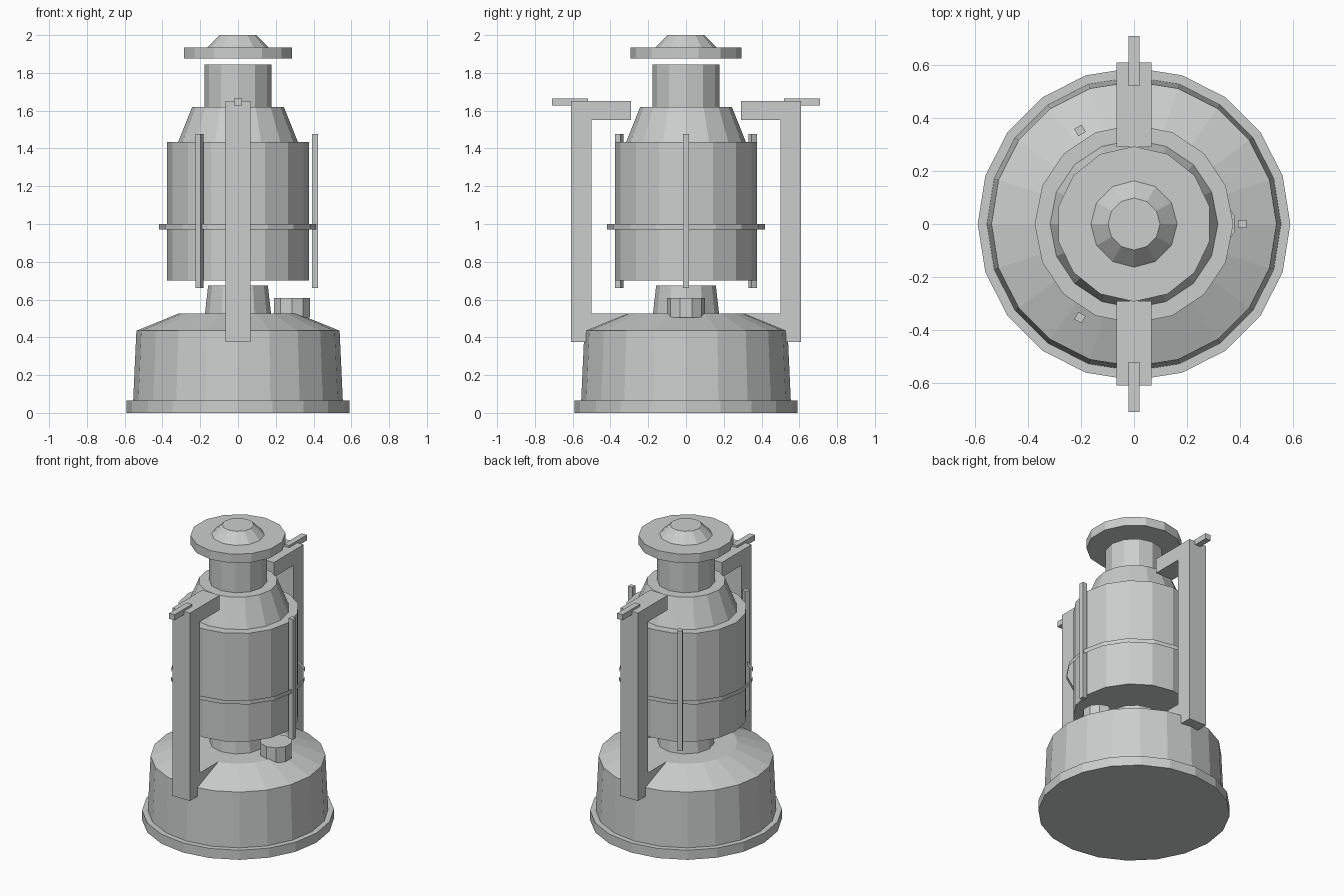
import bpy, bmesh
from math import sin, cos, pi, radians

old = bpy.data.objects.get("Cube")
if old:
    bpy.data.objects.remove(old, do_unlink=True)

GREY = (0.6, 0.61, 0.61, 1)
metal = bpy.data.materials.new("pale_grey_metal")
metal.use_nodes = True
metal.diffuse_color = GREY
metal.node_tree.nodes["Principled BSDF"].inputs["Base Color"].default_value = GREY


def finish(name, bm):
    mesh = bpy.data.meshes.new(name)
    bm.normal_update()
    bm.to_mesh(mesh)
    bm.free()
    mesh.materials.append(metal)
    obj = bpy.data.objects.new(name, mesh)
    bpy.context.collection.objects.link(obj)
    return obj


def turned(name, sides, profile, centre=(0, 0), capped=True):
    """Stack of polygon rings from (radius, height) pairs, bottom to top."""
    bm = bmesh.new()
    rings = []
    for r, z in profile:
        angles = [2 * pi * i / sides for i in range(sides)]
        rings.append([bm.verts.new((centre[0] - r * sin(a), centre[1] + r * cos(a), z))
                      for a in angles])
    for low, high in zip(rings, rings[1:]):
        for i in range(sides):
            j = (i + 1) % sides
            bm.faces.new((low[i], low[j], high[j], high[i]))
    if capped:
        bm.faces.new(rings[0][::-1])
        bm.faces.new(rings[-1])
    return finish(name, bm)


def box(name, low, high):
    bm = bmesh.new()
    bmesh.ops.create_cube(bm, size=1)
    for v in bm.verts:
        v.co = [(a + b) / 2 + c * (b - a) for a, b, c in zip(low, high, v.co)]
    return finish(name, bm)


def bracket(name, side):
    """C-shaped arm: a (y, z) outline given thickness across x."""
    outline = [(.61, .375), (.61, 1.65), (.29, 1.65), (.29, 1.55),
               (.5, 1.55), (.5, .525), (.29, .525), (.29, .375)]
    bm = bmesh.new()
    face = bm.faces.new([bm.verts.new((-.066, side * y, z)) for y, z in outline])
    moved = bmesh.ops.extrude_face_region(bm, geom=[face])["geom"]
    bmesh.ops.translate(bm, vec=(.132, 0, 0),
                        verts=[g for g in moved if isinstance(g, bmesh.types.BMVert)])
    if len(bm.faces) < len(outline) + 2:
        bm.faces.new([v for v in bm.verts if v.co.x < 0])
    bmesh.ops.recalc_face_normals(bm, faces=bm.faces)
    return finish(name, bm)


# Fuel tank, burner and filler cap
turned("base_flange", 20, [(.59, 0), (.59, .065)])
turned("fuel_tank", 20, [(.555, .065), (.538, .435), (.317, .525)])
turned("burner_neck", 12, [(.175, .525), (.158, .675)])
turned("filler_cap", 10, [(.1, .505), (.1, .608)], centre=(.285, 0))

# Globe, hood and chimney
turned("globe", 16, [(.375, .7), (.375, 1.435)])
turned("globe_band", 16, [(.417, .972), (.417, 1.0)], capped=False)
turned("hood", 16, [(.317, 1.435), (.243, 1.62)])
turned("chimney", 12, [(.178, 1.62), (.178, 1.845)])
turned("top_brim", 14, [(.293, 1.875), (.293, 1.935)])
turned("top_knob", 12, [(.163, 1.935), (.098, 2.0)])

# Guard rods around the globe
for i in range(3):
    rod = box(f"guard_rod_{i + 1}", (.392, -.016, .66), (.424, .016, 1.476))
    rod.rotation_euler.z = radians(120 * i)

# Side arms with handle pegs
for label, side in (("front", -1), ("back", 1)):
    bracket(label + "_arm", side)
    y0, y1 = sorted((side * .52, side * .71))
    box(label + "_peg", (-.02, y0, 1.627), (.02, y1, 1.665))
